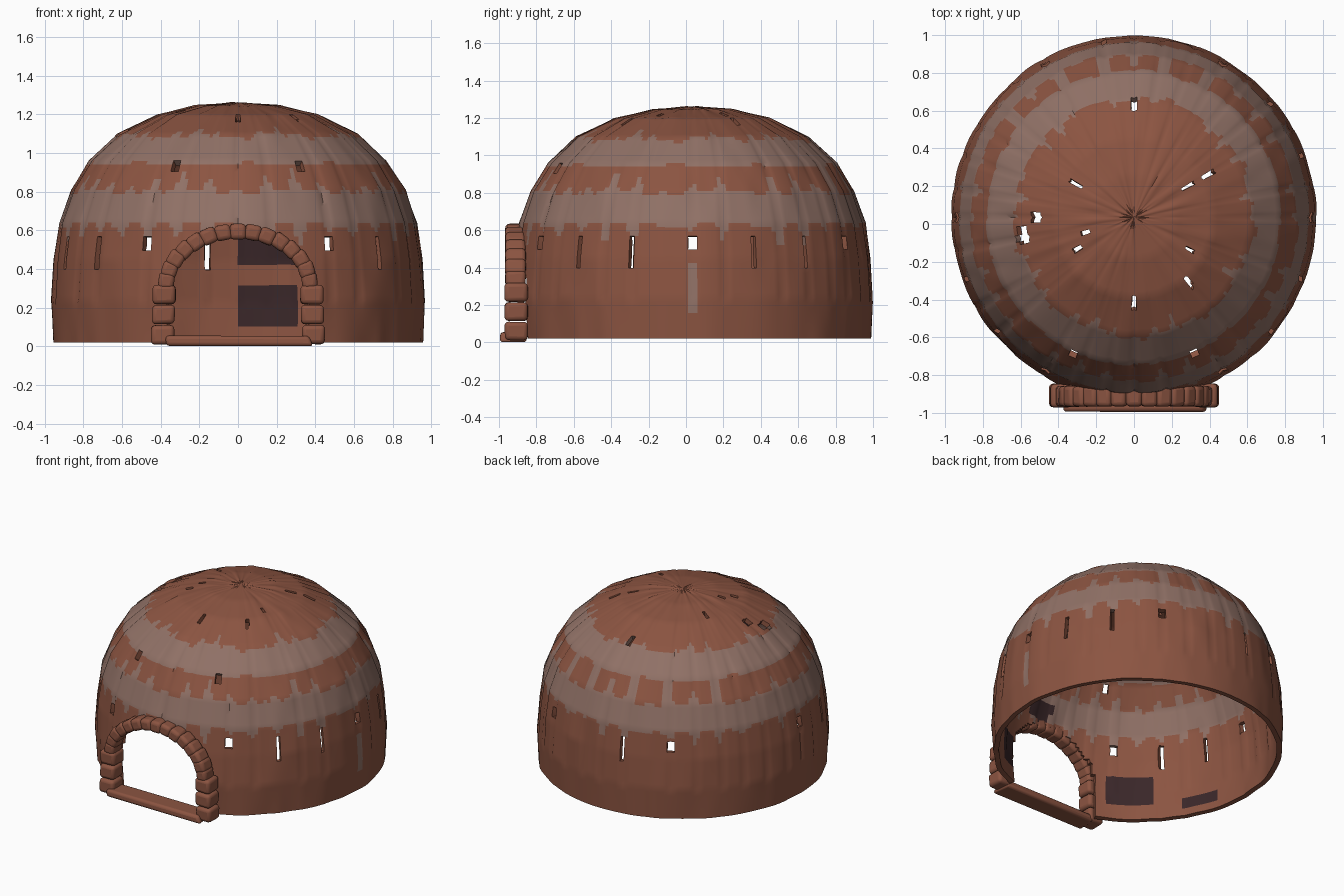
import bpy, bmesh, math, random
from mathutils import Vector

random.seed(4)
if "Cube" in bpy.data.objects:
    bpy.data.objects.remove(bpy.data.objects["Cube"])


def material(name, colour):
    m = bpy.data.materials.new(name)
    m.use_nodes = True
    m.diffuse_color = (*colour, 1)
    m.node_tree.nodes["Principled BSDF"].inputs["Base Color"].default_value = (*colour, 1)
    return m


clay = material("red brown clay", (0.26, 0.089, 0.053))
ash = material("grey brown clay", (0.28, 0.165, 0.133))
dark = material("dark hide", (0.042, 0.02, 0.022))

CENTRE_Y = 0.035
SEGMENTS, STEPS, PANELS = 240, 8, 36
ARCH_A, ARCH_B, SPRING = 0.365, 0.31, 0.28
PROFILE = [(0.955, 0.02), (0.965, 0.24), (0.952, 0.45), (0.925, 0.64), (0.865, 0.81),
           (0.77, 0.96), (0.62, 1.1), (0.42, 1.2), (0.22, 1.245), (0.01, 1.262)]
# Roof slits: angle, inner radius, outer radius, half width
ROOF_SLITS = [(90, .56, .64, .01), (30, .3, .36, .012), (30, .42, .5, .012),
              (150, .31, .38, .012), (197, .24, .3, .01), (209, .31, .37, .011),
              (-30, .31, .37, .012), (-50, .42, .5, .01), (-90, .42, .5, .008),
              (-66, .77, .81, .014), (246, .77, .81, .014), (189, .56, .63, .04),
              (180, .5, .55, .03)]
# Dark inner hangings: angle range, height range
HANGINGS = [(70, 90, .1, .31), (70, 90, .41, .57), (223, 243, .14, .34),
            (195, 212, .08, .15), (271, 284, .6, .73), (293, 301, .14, .36)]
drip = [random.choice([.02, .05, .1, .14]) for _ in range(PANELS)]
bulge = [[random.uniform(-.007, .006) for _ in PROFILE] for _ in range(PANELS)]


def angle_gap(a, b):
    return abs((a - b + 180) % 360 - 180)


def polar(p):
    y = p.y - CENTRE_Y
    return math.degrees(math.atan2(y, p.x)) % 360, math.hypot(p.x, y)


def is_opening(p):
    a, r = polar(p)
    # doorway
    if p.y < -.6:
        rise = max(0, p.z - SPRING) / ARCH_B
        if (p.x / ARCH_A) ** 2 + rise ** 2 < 1:
            return True
    # tapered wall slits
    if .4 < p.z < .56:
        near = round(a / 20) * 20 % 360
        if near not in (80, 140, 160, 260, 280):
            if angle_gap(a, near) * math.radians(r) < .006 + .06 * (p.z - .4):
                return True
    return any(lo < r < hi and angle_gap(a, s) * math.radians(r) < w
               for s, lo, hi, w in ROOF_SLITS)


def band_colour(p):
    a, r = polar(p)
    t = math.radians(a)
    wobble = .01 * math.sin(9 * t) + .006 * math.sin(23 * t + 1)
    k = round(a / 10) % PANELS
    close = angle_gap(a, k * 10)
    streak = drip[k] * max(0, 1 - close / 2.6)
    low = .635 + wobble - streak
    mid = .8 + wobble + streak * .9
    high = .945 - wobble * .6
    top = 1.085 + wobble + streak * .35
    gap = any(angle_gap(a, g) < 2.5 for g in (79, 101, 62, 118, 140))
    # long streak running down from a side slit
    if angle_gap(a, 0) < 1.6 and .16 < p.z < .42:
        return 1
    return 1 if low < p.z < mid or high < p.z < top or (gap and low < p.z < top) else 0


# Dome shell: panelled surface of revolution
rows = []
for i, ((r0, z0), (r1, z1)) in enumerate(zip(PROFILE, PROFILE[1:])):
    rows += [(r0 + (r1 - r0) * j / STEPS, z0 + (z1 - z0) * j / STEPS, i, j / STEPS)
             for j in range(STEPS)]
bm = bmesh.new()
rings = []
for r, z, i, f in rows:
    ring = []
    for s in range(SEGMENTS):
        u = s / SEGMENTS * PANELS
        k, v = int(u) % PANELS, u % 1
        dent = (bulge[k][i] * (1 - f) + bulge[k][i + 1] * f) * math.sin(math.pi * v)
        seam = -.008 if v < .1 and i > 0 else 0
        rr = r + min(1, r * 2) * (dent + seam)
        t = math.tau * s / SEGMENTS
        ring.append(bm.verts.new((rr * math.cos(t), CENTRE_Y + rr * math.sin(t),
                                  z + dent * (1 - r) if i else z)))
    rings.append(ring)
for lower, upper in zip(rings, rings[1:]):
    for s in range(SEGMENTS):
        n = (s + 1) % SEGMENTS
        bm.faces.new((lower[s], lower[n], upper[n], upper[s]))
apex = bm.verts.new((0, CENTRE_Y, PROFILE[-1][1]))
for s in range(SEGMENTS):
    bm.faces.new((rings[-1][s], rings[-1][(s + 1) % SEGMENTS], apex))
holes = [f for f in bm.faces if is_opening(f.calc_center_median())]
bmesh.ops.delete(bm, geom=holes, context="FACES")
mesh = bpy.data.meshes.new("dome_shell")
bm.to_mesh(mesh)
bm.free()
dome = bpy.data.objects.new("dome_shell", mesh)
bpy.context.collection.objects.link(dome)
bpy.context.view_layer.objects.active = dome
dome.select_set(True)
wall = dome.modifiers.new("wall", "SOLIDIFY")
wall.thickness, wall.offset = .035, -1
bpy.ops.object.modifier_apply(modifier="wall")
for m in (clay, ash, dark):
    mesh.materials.append(m)
for f in mesh.polygons:
    c = f.center
    f.material_index = band_colour(c)
    if f.normal.dot(c - Vector((0, CENTRE_Y, .2))) < -.2:
        a = polar(c)[0]
        if any(lo < a < hi and b < c.z < t for lo, hi, b, t in HANGINGS):
            f.material_index = 2
bpy.ops.object.shade_smooth_by_angle(angle=math.radians(40))
dome.select_set(False)


# Doorway masonry
def stone(name, loc, size, tilt=0, round_off=.022):
    bpy.ops.mesh.primitive_cube_add(size=1, location=loc, rotation=(0, tilt, 0))
    ob = bpy.context.object
    ob.name = name
    ob.scale = size
    bpy.ops.object.transform_apply(location=False, rotation=False, scale=True)
    for v in ob.data.vertices:
        v.co *= random.uniform(.95, 1.03)
    ob.data.materials.append(clay)
    bev = ob.modifiers.new("rounding", "BEVEL")
    bev.width, bev.segments = round_off, 3
    bpy.ops.object.shade_smooth_by_angle(angle=math.radians(50))


for side, label in ((1, "left"), (-1, "right")):
    for k, z in enumerate((.06, .165, .268)):
        x = side * (.39 - .004 * k)
        stone(f"{label}_jamb_stone", (x, -.908, z), (.12, .125, .1))

COUNT = 15
for k in range(COUNT):
    t = math.pi * (k + .5) / COUNT
    x, z = .372 * math.cos(t), SPRING + .03 + .285 * math.sin(t)
    tilt = math.atan2(.372 * math.sin(t), .285 * math.cos(t)) - math.pi / 2
    stone("arch_stone", (x, -.912, z), (.082, .11, .086), -(t + tilt * .0))

stone("threshold", (0, -.922, .029), (.76, .145, .054), 0, .018)
